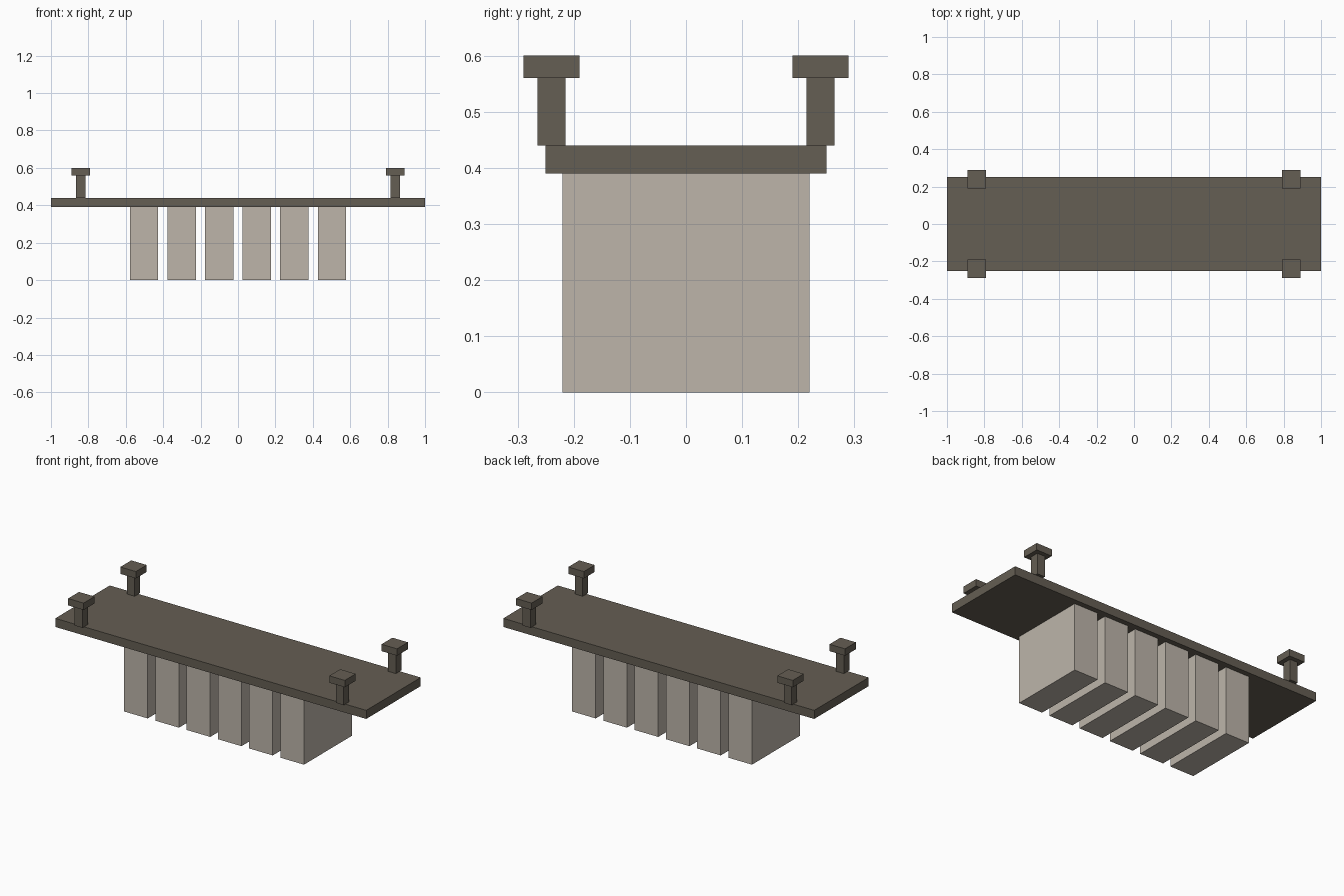
import bpy

cube = bpy.data.objects.get("Cube")
if cube:
    bpy.data.objects.remove(cube, do_unlink=True)


def material(name, colour):
    mat = bpy.data.materials.new(name)
    mat.use_nodes = True
    mat.diffuse_color = colour
    mat.node_tree.nodes["Principled BSDF"].inputs["Base Color"].default_value = colour
    return mat


def box(name, x, y, z_range, size, mat):
    """Box centred on x, y and spanning z_range."""
    low, high = z_range
    bpy.ops.mesh.primitive_cube_add(size=1, location=(x, y, (low + high) / 2))
    obj = bpy.context.object
    obj.name = name
    obj.scale = (*size, high - low)
    bpy.ops.object.transform_apply(location=False, rotation=False, scale=True)
    obj.data.materials.append(mat)
    return obj


dark = material("dark_grey_brown", (0.13, 0.112, 0.087, 1))
pale = material("pale_stone", (0.509, 0.462, 0.402, 1))

# Flat base plate
box("base_plate", 0, 0, (0.39, 0.44), (2.0, 0.5), dark)

# Row of hanging blocks, let into the plate just short of its top
for i in range(6):
    box(f"hanging_block_{i + 1}", (i - 2.5) * 0.201, 0, (0, 0.43), (0.152, 0.44), pale)

# Capped pegs at the four corners
for side, x in (("right", -0.84), ("left", 0.84)):
    for end, y in (("front", -0.24), ("back", 0.24)):
        box(f"peg_{end}_{side}", x, y, (0.44, 0.56), (0.05, 0.05), dark)
        box(f"peg_cap_{end}_{side}", x, y, (0.56, 0.60), (0.1, 0.1), dark)
